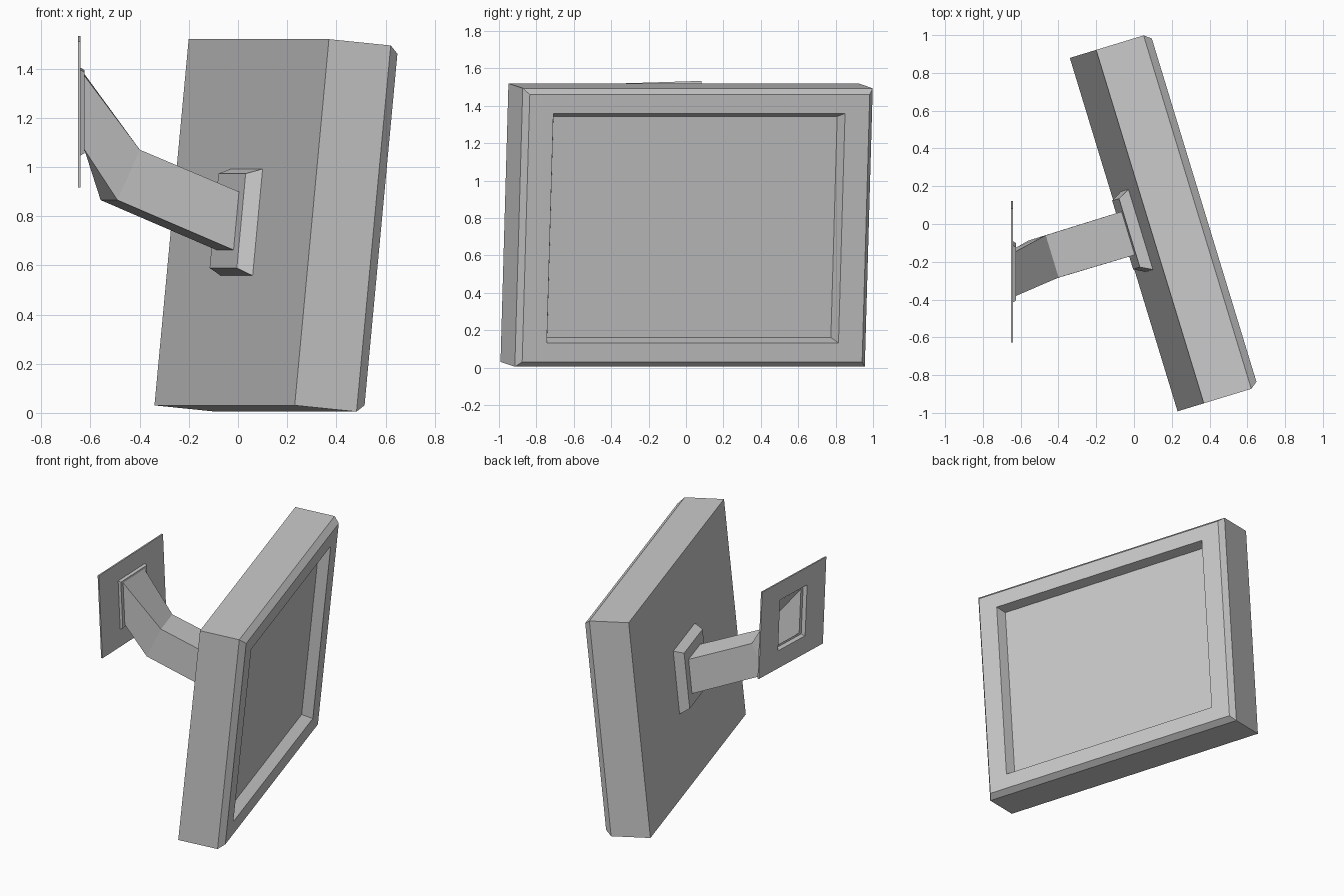
import bpy, bmesh, math
from mathutils import Matrix, Vector

if "Cube" in bpy.data.objects:
    bpy.data.objects.remove(bpy.data.objects["Cube"])


def rect(x, hy, hz, m):
    """Rectangular ring facing x, placed by matrix m."""
    return [m @ Vector((x, sy * hy, sz * hz))
            for sy, sz in ((-1, -1), (1, -1), (1, 1), (-1, 1))]


def loft(name, rings, cap_start=False, cap_end=False):
    """Skin four-cornered rings into one object."""
    bm = bmesh.new()
    vs = [[bm.verts.new(p) for p in r] for r in rings]
    for a, b in zip(vs, vs[1:]):
        for i in range(4):
            j = (i + 1) % 4
            bm.faces.new((a[i], a[j], b[j], b[i]))
    if cap_start:
        bm.faces.new(vs[0][::-1])
    if cap_end:
        bm.faces.new(vs[-1])
    bmesh.ops.recalc_face_normals(bm, faces=bm.faces)
    mesh = bpy.data.meshes.new(name)
    bm.to_mesh(mesh)
    bm.free()
    ob = bpy.data.objects.new(name, mesh)
    bpy.context.collection.objects.link(ob)
    return ob


# Frame of the screen: origin at the centre of its back, x out of the screen
head = (Matrix.Translation((0.015, -0.035, 0.775))
        @ Matrix.Rotation(math.radians(16.95), 4, 'Z')
        @ Matrix.Rotation(math.radians(5.58), 4, 'Y'))

# Frame of the wall fixing: slightly skewed in its own plane
wall = Matrix(((1, 0, 0, 0),
               (0, 1, -0.065, -0.253),
               (0, 0.031, 1, 1.225),
               (0, 0, 0, 1)))

# Housing with chamfered front edge and recessed screen
loft("display_housing", [
    rect(0, 0.978, 0.748, head),
    rect(0.264, 0.978, 0.748, head),
    rect(0.304, 0.950, 0.718, head),
    rect(0.304, 0.815, 0.616, head),
    rect(0.234, 0.793, 0.594, head)], True, True)

# Tapered block on the back of the housing
loft("mounting_block", [
    rect(-0.06, 0.19, 0.193, head),
    rect(0, 0.222, 0.218, head)], True, True)

# Thin wall plate with a square hole
loft("wall_plate", [
    rect(-0.64, 0.15, 0.174, wall),
    rect(-0.65, 0.15, 0.174, wall),
    rect(-0.65, 0.355, 0.297, wall),
    rect(-0.64, 0.355, 0.297, wall),
    rect(-0.64, 0.15, 0.174, wall)])

# Collar and hollow bent arm, running from the wall to the block
bend = [head @ Vector(p) for p in ((-0.57, -0.117, 0.035), (-0.57, 0.117, 0.035),
                                   (-0.495, 0.117, 0.248), (-0.495, -0.117, 0.248))]
loft("support_arm", [
    rect(-0.64, 0.15, 0.174, wall),
    rect(-0.625, 0.142, 0.165, wall),
    rect(-0.625, 0.118, 0.15, wall),
    bend,
    rect(-0.06, 0.12, 0.119, head)])
